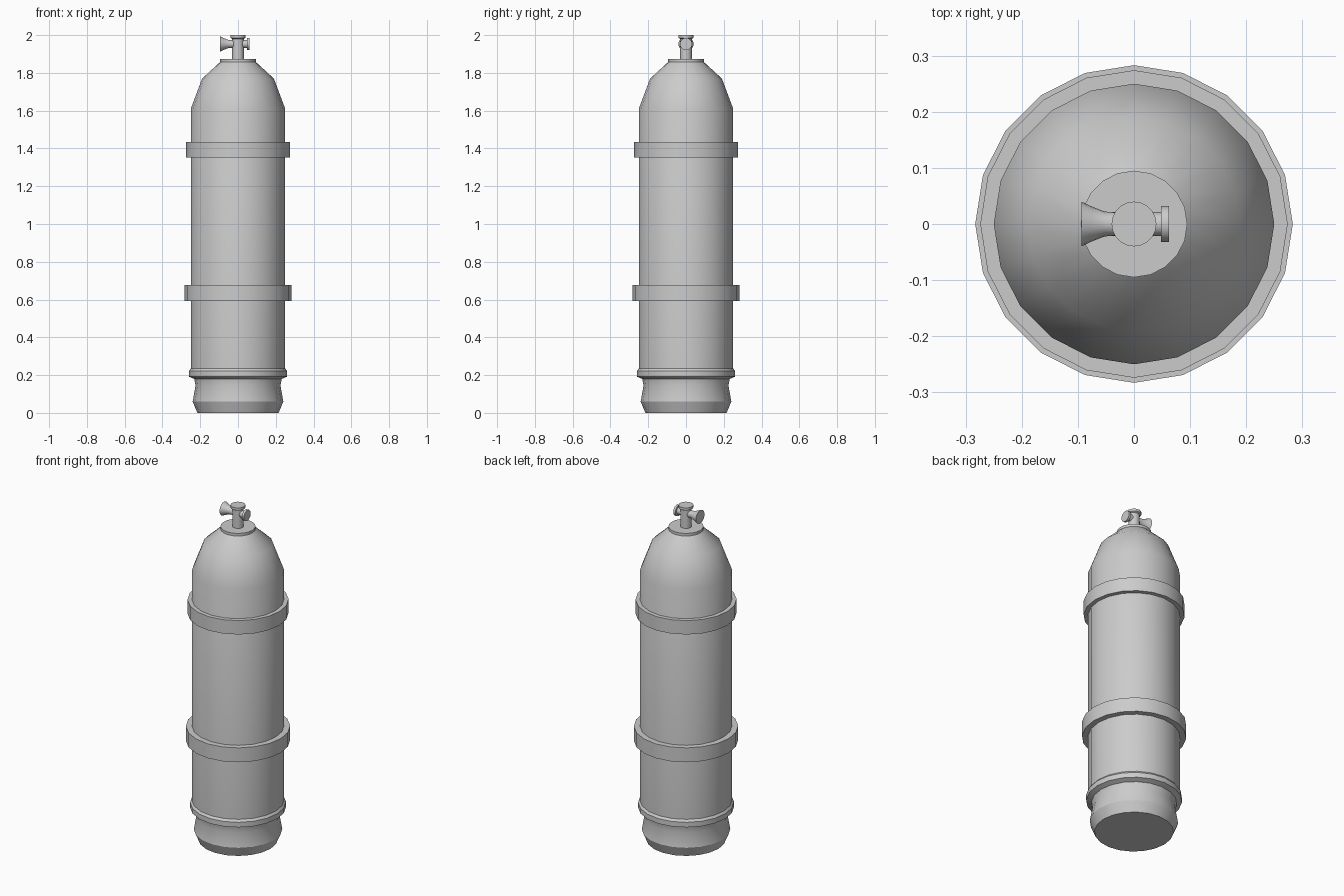
import bpy, bmesh, math
from mathutils import Matrix

if "Cube" in bpy.data.objects:
    bpy.data.objects.remove(bpy.data.objects["Cube"])


def lathe(name, profile, sides=20, closed=False, matrix=None, angle=25):
    """Spin (radius, height) points around z; cap the ends or close into a ring."""
    bm = bmesh.new()
    rings = [[bm.verts.new((r * math.cos(2 * math.pi * i / sides),
                            r * math.sin(2 * math.pi * i / sides), z))
              for i in range(sides)] for r, z in profile]
    pairs = list(zip(rings, rings[1:]))
    if closed:
        pairs.append((rings[-1], rings[0]))
    else:
        bm.faces.new(rings[0])
        bm.faces.new(rings[-1])
    for a, b in pairs:
        for i in range(sides):
            j = (i + 1) % sides
            bm.faces.new((a[i], a[j], b[j], b[i]))
    bmesh.ops.recalc_face_normals(bm, faces=bm.faces)
    if matrix:
        bm.transform(matrix)
    mesh = bpy.data.meshes.new(name)
    bm.to_mesh(mesh)
    bm.free()
    obj = bpy.data.objects.new(name, mesh)
    bpy.context.collection.objects.link(obj)
    bpy.ops.object.select_all(action='DESELECT')
    obj.select_set(True)
    bpy.context.view_layer.objects.active = obj
    bpy.ops.object.shade_smooth_by_angle(angle=math.radians(angle))
    return obj


# Tank: rubber boot, rolled lip, cylinder, domed shoulder
lathe("tank_body", [(0.215, 0), (0.24, 0.06), (0.225, 0.145), (0.232, 0.18),
                    (0.26, 0.192), (0.26, 0.222), (0.25, 0.235),
                    (0.25, 1.61), (0.19, 1.77), (0.092, 1.86)], angle=32)

# Straps around the cylinder
for name, radius, low, high in (("lower_strap", 0.283, 0.592, 0.678),
                                ("upper_strap", 0.274, 1.352, 1.435)):
    lathe(name, [(0.247, low), (radius, low), (radius, high), (0.247, high)], closed=True)

# Neck collar and valve stem with cap
lathe("neck_collar", [(0.095, 1.855), (0.095, 1.873)])
lathe("valve_stem", [(0.031, 1.87), (0.031, 1.98), (0.04, 1.985), (0.04, 2.0)])

# Cross valve along x: flared handle on the left, outlet disc on the right
along_x = Matrix.Translation((0, 0, 1.953)) @ Matrix.Rotation(math.pi / 2, 4, 'Y')
lathe("valve_cross", [(0.04, -0.094), (0.031, -0.075), (0.022, -0.052), (0.021, -0.03),
                      (0.021, 0.048), (0.032, 0.048), (0.032, 0.062)], matrix=along_x)
